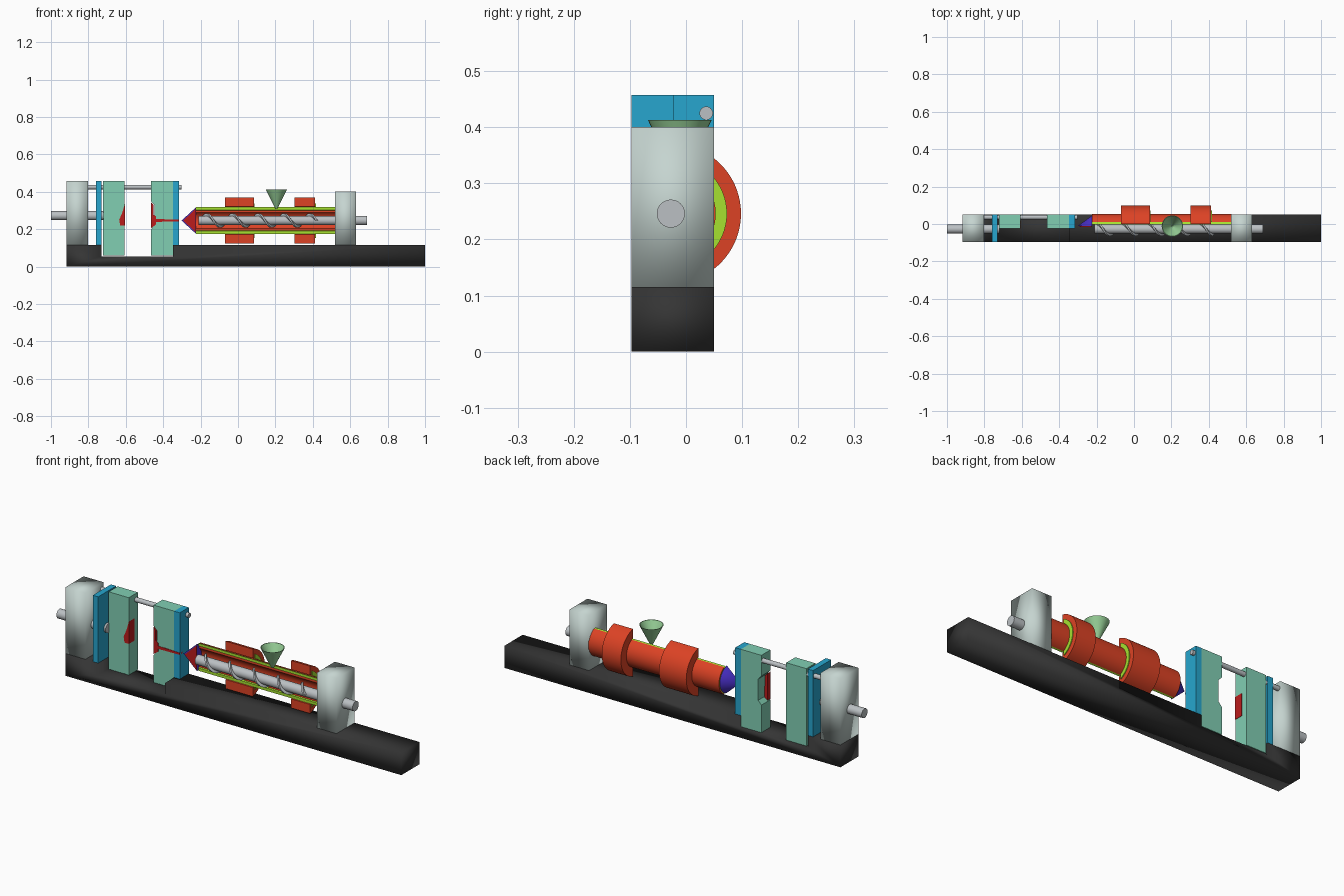
import bpy, bmesh, math
from math import sin, cos, acos, pi, radians

if "Cube" in bpy.data.objects:
    bpy.data.objects.remove(bpy.data.objects["Cube"])

def mat(name, r, g, b):
    m = bpy.data.materials.new(name)
    m.diffuse_color = (r, g, b, 1)
    m.use_nodes = True
    m.node_tree.nodes["Principled BSDF"].inputs["Base Color"].default_value = m.diffuse_color
    return m

BLACK = mat("charcoal", .035, .035, .035)
GREY = mat("pale_grey", .56, .66, .63)
STEEL = mat("steel", .5, .53, .55)
BLUE = mat("blue", .02, .38, .62)
MINT = mat("mint", .22, .62, .45)
LIME = mat("lime", .38, .75, .03)
RED = mat("heater_red", .72, .055, .018)
MELT = mat("melt_red", .5, .012, .012)
VIOLET = mat("violet", .07, .03, .6)
HOPPER = mat("hopper_green", .32, .65, .32)

AY, AZ = -.027, .246      # screw axis
FRONT, MID, BACK = -.097, -.023, .05

def finish(name, bm, material, angle=35):
    bmesh.ops.recalc_face_normals(bm, faces=bm.faces[:])
    me = bpy.data.meshes.new(name)
    bm.to_mesh(me)
    bm.free()
    me.materials.append(material)
    ob = bpy.data.objects.new(name, me)
    bpy.context.collection.objects.link(ob)
    bpy.ops.object.select_all(action='DESELECT')
    ob.select_set(True)
    bpy.context.view_layer.objects.active = ob
    bpy.ops.object.shade_smooth_by_angle(angle=radians(angle))
    return ob

def prism(name, pts, a, b, axis, material, angle=35):
    """Extrude a profile along x (points are y,z) or y (points are x,z)."""
    bm = bmesh.new()
    put = (lambda p, t: (t, p[0], p[1])) if axis == 'x' else (lambda p, t: (p[0], t, p[1]))
    ends = [[bm.verts.new(put(p, t)) for p in pts] for t in (a, b)]
    bm.faces.new(ends[0])
    bm.faces.new(ends[1][::-1])
    n = len(pts)
    for i in range(n):
        j = (i + 1) % n
        bm.faces.new((ends[0][i], ends[0][j], ends[1][j], ends[1][i]))
    return finish(name, bm, material, angle)

def box(name, x0, x1, z0, z1, material, y0=FRONT, y1=BACK, angle=35):
    return prism(name, [(x0, z0), (x1, z0), (x1, z1), (x0, z1)], y0, y1, 'y', material, angle)

def rod(name, x0, x1, y, z, r, material, n=32):
    pts = [(y + r * cos(2 * pi * i / n), z + r * sin(2 * pi * i / n)) for i in range(n)]
    return prism(name, pts, x0, x1, 'x', material)

def arc(r, cut, n=32):
    a = acos((cut - AY) / r)
    return [(AY + r * cos(-a + 2 * a * i / n), AZ + r * sin(-a + 2 * a * i / n)) for i in range(n + 1)]

def shell(name, x0, x1, ro, ri, cut, material):
    return prism(name, arc(ro, cut) + arc(ri, cut)[::-1], x0, x1, 'x', material)

# Bed with a recess under the mould
prism("machine_bed", [(-.916, 0), (1, 0), (1, .115), (-.348, .115), (-.348, .055),
                      (-.73, .055), (-.73, .115), (-.916, .115)], FRONT, BACK, 'y', BLACK, 100)

# Clamp unit
box("clamp_block", -.916, -.803, .115, .457, GREY, angle=100)
rod("clamp_piston", -1, -.72, AY, .272, .024, STEEL)
box("moving_platen", -.76, -.73, .115, .457, BLUE)
rod("tie_bar", -.803, -.302, .036, .425, .012, STEEL)

# Cut-away mould halves
box("moving_mould", -.722, -.607, .058, .457, MINT, MID)
prism("moulded_core", [(-.605, .335), (-.618, .29), (-.635, .25), (-.63, .22), (-.605, .22)],
      MID - .002, .02, 'y', MELT)
prism("fixed_mould", [(-.465, .058), (-.348, .058), (-.348, .457), (-.465, .457), (-.465, .35),
                      (-.447, .33), (-.447, .22), (-.465, .2)], MID, BACK, 'y', MINT)
prism("cavity_melt", [(-.465, .345), (-.452, .33), (-.452, .278), (-.438, .268), (-.438, .254),
                      (-.316, .251), (-.316, .241), (-.438, .239), (-.438, .225), (-.465, .205)],
      MID - .002, .0, 'y', MELT)
box("fixed_platen", -.348, -.316, .115, .457, BLUE, MID)

# Cut-away barrel: red jacket, lime wall and melt lining
shell("barrel_jacket", -.225, .52, .080, .0755, .010, RED)
shell("barrel_wall", -.225, .52, .0755, .062, -.002, LIME)
shell("melt_lining", -.225, .52, .062, .053, .004, RED)

# Heater bands with lime end rings
for i, (x0, x1) in enumerate([(-.07, .085), (.303, .412)]):
    shell(f"heater_band_{i + 1}", x0, x1, .125, .080, -.001, RED)
    shell(f"heater_ring_{i + 1}", x1, x1 + .004, .100, .080, .012, LIME)

# Half nozzle cone with a melt core on the cut face
def half_cone(name, x0, x1, r, cut, material):
    bm = bmesh.new()
    tip = bm.verts.new((x0, cut, AZ))
    rim = [bm.verts.new((x1, y, z)) for y, z in arc(r, cut)]
    bm.faces.new(rim)
    for a, b in zip(rim, rim[1:] + rim[:1]):
        bm.faces.new((tip, a, b))
    finish(name, bm, material)

half_cone("nozzle", -.302, -.225, .072, -.012, VIOLET)
half_cone("nozzle_melt", -.293, -.226, .064, -.015, MELT)

# Screw with helical flight
rod("screw_shaft", -.21, .69, AY, AZ, .025, STEEL)
bm = bmesh.new()
turns, steps, x0, x1 = 4.5, 28, -.2, .42
count = int(turns * steps)
rows = []
for i in range(count + 1):
    t = i / count
    a = 2 * pi * turns * t
    x = x0 + (x1 - x0) * t
    rows.append([bm.verts.new((x + dx, AY + r * cos(a), AZ + r * sin(a)))
                 for dx, r in ((-.008, .022), (-.005, .038), (.005, .038), (.008, .022))])
for p, q in zip(rows, rows[1:]):
    for j in range(4):
        k = (j + 1) % 4
        bm.faces.new((p[j], p[k], q[k], q[j]))
bm.faces.new(rows[0])
bm.faces.new(rows[-1][::-1])
finish("screw_flight", bm, STEEL)

# Drive block and feed hopper
box("drive_block", .518, .63, .115, .40, GREY, angle=100)
bm = bmesh.new()
loops = [[bm.verts.new((.205 + r * cos(2 * pi * i / 32), -.011 + r * sin(2 * pi * i / 32), z))
          for i in range(32)] for r, z in ((.006, .31), (.057, .413), (.054, .413), (.004, .316))]
for p, q in zip(loops, loops[1:]):
    for i in range(32):
        j = (i + 1) % 32
        bm.faces.new((p[i], p[j], q[j], q[i]))
bm.faces.new(loops[0][::-1])
bm.faces.new(loops[-1])
finish("feed_hopper", bm, HOPPER)
